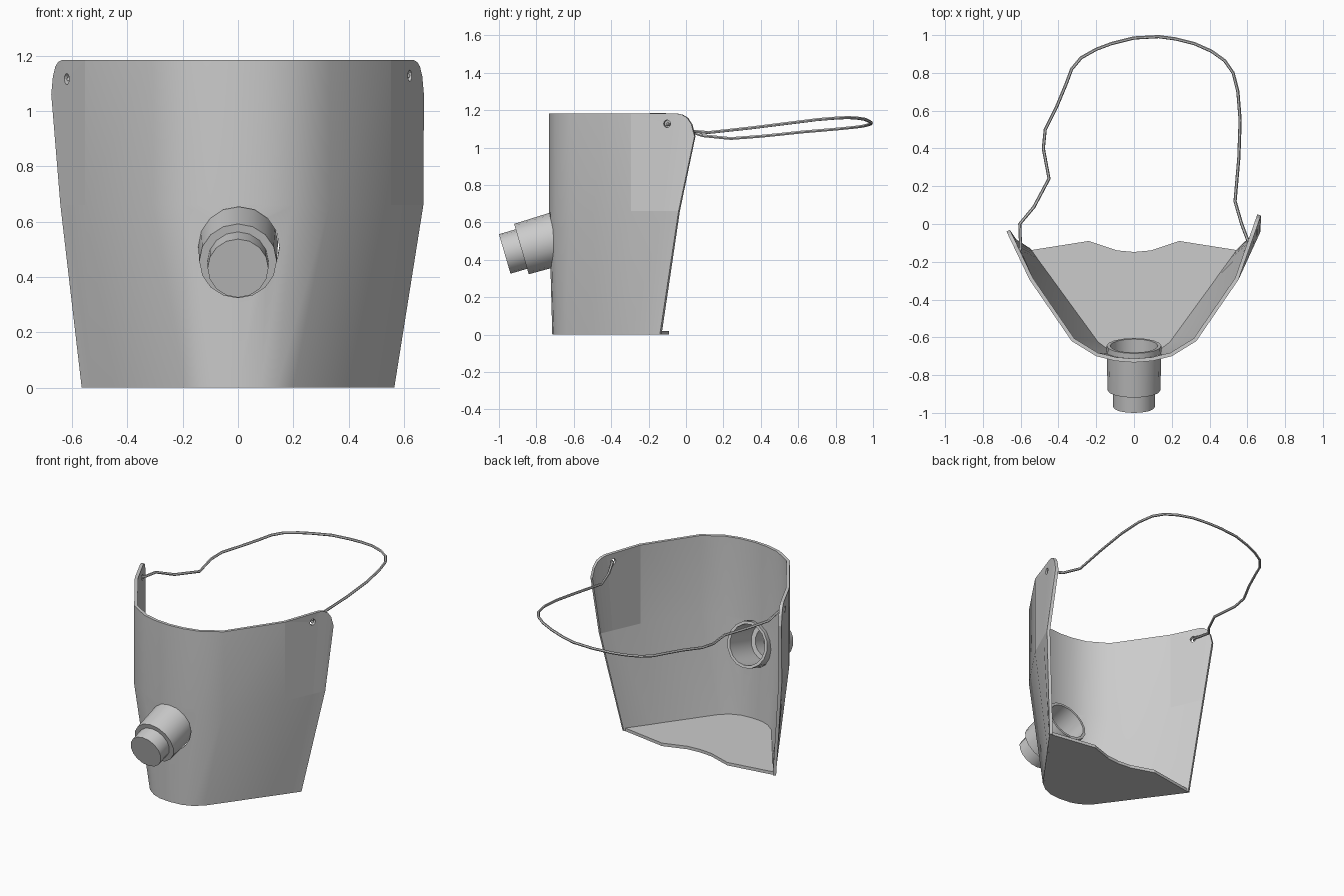
import bpy, bmesh, math
from mathutils import Vector, Matrix

if "Cube" in bpy.data.objects:
    bpy.data.objects.remove(bpy.data.objects["Cube"])


def make_object(name, bm):
    bmesh.ops.recalc_face_normals(bm, faces=bm.faces)
    me = bpy.data.meshes.new(name)
    bm.to_mesh(me)
    bm.free()
    ob = bpy.data.objects.new(name, me)
    bpy.context.collection.objects.link(ob)
    return ob


def activate(ob):
    bpy.ops.object.select_all(action='DESELECT')
    ob.select_set(True)
    bpy.context.view_layer.objects.active = ob


def smooth(ob, angle=30):
    activate(ob)
    bpy.ops.object.shade_smooth_by_angle(angle=math.radians(angle))


def cutter(center, axis, radius, depth, sides):
    bm = bmesh.new()
    rot = Vector(axis).to_track_quat('Z', 'Y').to_matrix().to_4x4()
    bmesh.ops.create_cone(bm, cap_ends=True, segments=sides, radius1=radius, radius2=radius,
                          depth=depth, matrix=Matrix.Translation(center) @ rot)
    ob = make_object("hole_cutter", bm)
    ob.hide_render = True
    return ob


# Plan profiles of the right half, from the centre to the bend in the side
LOW = [(0, -.715), (.08, -.708), (.14, -.685), (.20, -.64), (.448, -.30)]
TOP = [(0, -.733), (.10, -.725), (.20, -.70), (.33, -.62), (.553, -.295)]
BEND_Z, TOP_Z = .66, 1.183
# Rear edge of each side at floor, bend and top; the two sides flare differently
REAR = {1: [(.565, -.14), (.67, -.04), (.672, .045)],
        -1: [(.565, -.14), (.642, -.09), (.675, -.04)]}
# Rounded upper corner: position along the rear panel, height
CORNER = [(.70, 1.183), (.80, 1.176), (.88, 1.16), (.95, 1.125), (1, 1.06)]


def half_columns(side):
    cols = []
    for a, b in zip(LOW, TOP):  # slanted up to the bend, upright above it
        cols.append([(Vector(a), 0), (Vector(b), BEND_Z), (Vector(b), TOP_Z)])
    bend = cols[-1]
    for t, z in CORNER:
        cols.append([(bend[i][0].lerp(Vector(REAR[side][i]), t), (0, BEND_Z, z)[i])
                     for i in range(3)])
    return [[(p.x * side, p.y, z) for p, z in c] for c in cols]


# Curved shield wall
columns = half_columns(-1)[:0:-1] + half_columns(1)
bm = bmesh.new()
grid = [[bm.verts.new(p) for p in c] for c in columns]
for a, b in zip(grid, grid[1:]):
    for r in range(2):
        bm.faces.new((a[r], b[r], b[r + 1], a[r + 1]))
shield = make_object("shield", bm)
if min(shield.data.polygons, key=lambda f: f.center.y).normal.y > 0:
    shield.data.flip_normals()
mod = shield.modifiers.new("thickness", 'SOLIDIFY')
mod.thickness, mod.offset = .02, -1

# Openings for the breathing tube and the strap
axis = Vector((0, -.96, -.28)).normalized()
step = Vector((0, -.88, .457))
cutters = [cutter(step - axis * .15 + Vector((.003, 0, 0)), axis, .147, .3, 16),
           cutter((.617, -.10, 1.127), (1, -.36, 0), .02, .15, 12),
           cutter((-.617, -.155, 1.115), (1, .5, 0), .02, .15, 12)]
for c in cutters:
    m = shield.modifiers.new("opening", 'BOOLEAN')
    m.operation, m.solver, m.object = 'DIFFERENCE', 'EXACT', c
activate(shield)
for m in list(shield.modifiers):
    bpy.ops.object.modifier_apply(modifier=m.name)
for c in cutters:
    bpy.data.objects.remove(c)
smooth(shield)
# The rear upper panels are flat
for f in shield.data.polygons:
    if f.center.y > -.28 and f.center.z > BEND_Z:
        f.use_smooth = False

# Floor plate with a wavy rear edge
half = [(x * .98, y * .985) for x, y in LOW] + [(.556, -.14), (.24, -.09), (.09, -.14)]
outline = half + [(0, -.148)] + [(-x, y) for x, y in half[:0:-1]]
bm = bmesh.new()
face = bm.faces.new([bm.verts.new((x, y, 0)) for x, y in outline])
ext = bmesh.ops.extrude_face_region(bm, geom=[face])
bmesh.ops.translate(bm, vec=(0, 0, .02), verts=[v for v in ext["geom"] if isinstance(v, bmesh.types.BMVert)])
make_object("floor_plate", bm)

# Stepped breathing tube, closed at the front and hollow behind
profile = [(0, .093), (.11, .093), (.11, 0), (.14, 0), (.145, -.245), (.127, -.245),
           (.122, -.02), (.092, -.02), (.092, .075), (0, .075)]
bm = bmesh.new()
verts = [bm.verts.new((r, 0, z)) for r, z in profile]
edges = [bm.edges.new(e) for e in zip(verts, verts[1:])]
bmesh.ops.spin(bm, geom=verts + edges, cent=(0, 0, 0), axis=(0, 0, 1),
               angle=math.tau, steps=16, use_duplicate=False)
bmesh.ops.remove_doubles(bm, verts=bm.verts, dist=.0005)
bm.transform(Matrix.Translation(step) @ axis.to_track_quat('Z', 'Y').to_matrix().to_4x4())
smooth(make_object("breathing_tube", bm))

# Head strap
path = [(-.612, -.152, 1.115), (-.60, -.13, 1.113), (-.605, 0, 1.093), (-.53, .09, 1.063),
        (-.45, .24, 1.048), (-.48, .40, 1.06), (-.47, .50, 1.07), (-.41, .62, 1.083),
        (-.36, .74, 1.093), (-.33, .82, 1.10), (-.28, .88, 1.106), (-.20, .925, 1.111),
        (-.12, .955, 1.116), (0, .985, 1.125), (.13, .992, 1.131), (.22, .98, 1.14),
        (.32, .955, 1.151), (.41, .915, 1.157), (.48, .865, 1.16), (.525, .80, 1.157),
        (.55, .70, 1.149), (.562, .55, 1.13), (.555, .35, 1.105), (.535, .12, 1.08),
        (.57, 0, 1.09), (.60, -.08, 1.12), (.615, -.10, 1.127)]
curve = bpy.data.curves.new("strap", 'CURVE')
curve.dimensions = '3D'
curve.bevel_depth, curve.bevel_resolution = .0085, 1
curve.use_fill_caps = True
spline = curve.splines.new('POLY')
spline.points.add(len(path) - 1)
for pt, co in zip(spline.points, path):
    pt.co = (*co, 1)
strap = bpy.data.objects.new("strap", curve)
bpy.context.collection.objects.link(strap)
activate(strap)
bpy.ops.object.convert(target='MESH')
smooth(bpy.context.view_layer.objects.active, 50)
